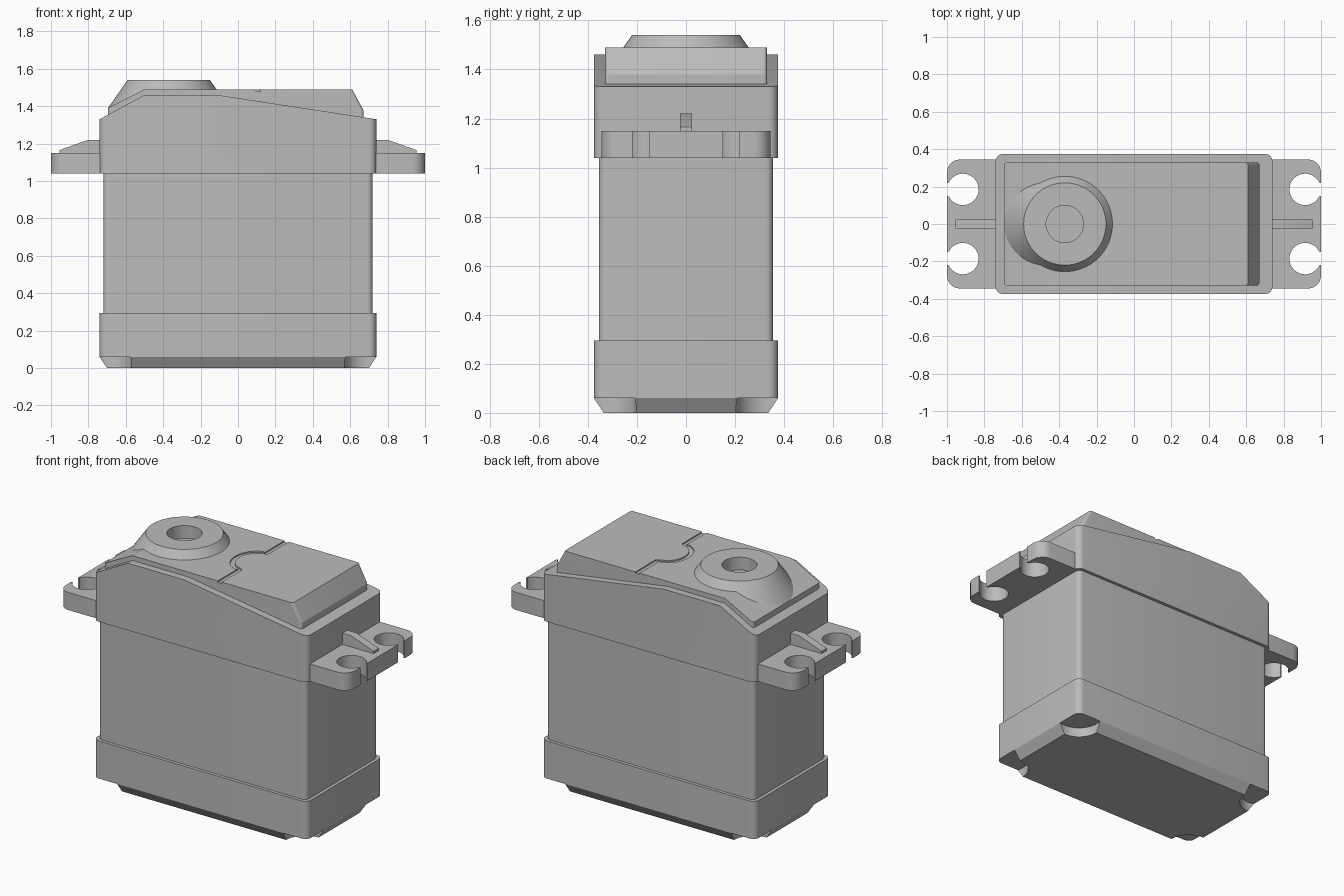
import bpy, bmesh, math
from mathutils import Matrix, Vector

if "Cube" in bpy.data.objects:
    bpy.data.objects.remove(bpy.data.objects["Cube"])

grey = bpy.data.materials.new("case grey")
grey.use_nodes = True
grey.diffuse_color = (0.5, 0.5, 0.5, 1)
grey.node_tree.nodes["Principled BSDF"].inputs["Base Color"].default_value = (0.5, 0.5, 0.5, 1)


def finish(name, bm):
    bmesh.ops.recalc_face_normals(bm, faces=bm.faces)
    mesh = bpy.data.meshes.new(name)
    bm.to_mesh(mesh)
    bm.free()
    mesh.materials.append(grey)
    obj = bpy.data.objects.new(name, mesh)
    bpy.context.scene.collection.objects.link(obj)
    return obj


def extrude(name, points, direction, radius=0.0, corner=lambda x: True):
    """Extrude a closed outline; round its upright edges where corner(x) holds."""
    bm = bmesh.new()
    face = bm.faces.new([bm.verts.new(p) for p in points])
    new = bmesh.ops.extrude_face_region(bm, geom=[face], use_keep_orig=True)["geom"]
    moved = [v for v in new if isinstance(v, bmesh.types.BMVert)]
    bmesh.ops.translate(bm, verts=moved, vec=direction)
    if radius:
        edges = [e for e in bm.edges
                 if abs((e.verts[0].co - e.verts[1].co).normalized().z) > 0.8
                 and corner(e.verts[0].co.x)]
        bmesh.ops.bevel(bm, geom=edges, offset=radius, segments=6, profile=0.5,
                        affect='EDGES', clamp_overlap=True)
    return finish(name, bm)


def side_profile(name, outline, half_y, radius=0.0):
    return extrude(name, [(x, -half_y, z) for x, z in outline], (0, 2 * half_y, 0), radius)


def block(name, x0, x1, half_y, z0, z1, radius=0.0, corner=lambda x: True):
    pts = [(x0, -half_y, z0), (x1, -half_y, z0), (x1, half_y, z0), (x0, half_y, z0)]
    return extrude(name, pts, (0, 0, z1 - z0), radius, corner)


def cone(name, x, y, z0, z1, r0, r1):
    bm = bmesh.new()
    bmesh.ops.create_cone(bm, cap_ends=True, segments=64, radius1=r0, radius2=r1, depth=z1 - z0,
                          matrix=Matrix.Translation((x, y, (z0 + z1) / 2)))
    return finish(name, bm)


def combine(target, tool, operation='DIFFERENCE'):
    """Apply a boolean and discard the tool."""
    mod = target.modifiers.new("shape", 'BOOLEAN')
    mod.operation, mod.object, mod.solver = operation, tool, 'EXACT'
    bpy.context.view_layer.objects.active = target
    bpy.ops.object.modifier_apply(modifier=mod.name)
    bpy.data.objects.remove(tool)


# Motor housing and lower case
parts = [block("middle_case", -0.72, 0.72, 0.355, 0.28, 1.05, 0.03),
         block("lower_case", -0.74, 0.74, 0.375, 0.06, 0.295, 0.04)]

# Tapered bottom plate with round screw recesses at the corners
base = block("bottom_plate", -0.74, 0.74, 0.375, 0, 0.06)
for v in base.data.vertices:
    if v.co.z < 0.01:
        v.co.x -= math.copysign(0.04, v.co.x)
        v.co.y -= math.copysign(0.04, v.co.y)
for sx in (-1, 1):
    for sy in (-1, 1):
        combine(base, cone("recess", sx * 0.70, sy * 0.335, -0.1, 0.1, 0.132, 0.132))
parts.append(base)

# Upper case with sloping shoulders
parts.append(side_profile("upper_case", [(-0.74, 1.04), (0.74, 1.04), (0.74, 1.33),
                                         (-0.11, 1.46), (-0.50, 1.46), (-0.74, 1.33)], 0.375, 0.04))

# Raised lid with output boss
lid = side_profile("gear_lid", [(-0.695, 1.31), (0.67, 1.31), (0.67, 1.38), (0.61, 1.49),
                                (-0.50, 1.49), (-0.695, 1.39)], 0.33, 0.015)
combine(lid, cone("boss", -0.37, 0, 1.39, 1.54, 0.325, 0.22), 'UNION')
combine(lid, cone("shaft_hole", -0.37, 0, 1.36, 1.6, 0.1, 0.1))

# Shallow seam across the lid, curving around the middle
path = [Vector((0.105, -0.4))]
for i in range(17):
    a = math.pi * i / 16
    path.append(Vector((0.105 - 0.11 * math.sin(a), -0.13 * math.cos(a))))
path.append(Vector((0.105, 0.4)))
left, right = [], []
for i, p in enumerate(path):
    t = (path[min(i + 1, len(path) - 1)] - path[max(i - 1, 0)]).normalized()
    n = Vector((t.y, -t.x)) * 0.014
    left.append((p.x - n.x, p.y - n.y, 1.482))
    right.append((p.x + n.x, p.y + n.y, 1.482))
combine(lid, extrude("seam", left + right[::-1], (0, 0, 0.1)))
parts.append(lid)

# Mounting ears with open screw holes and a stiffening rib
for side, s in (("left", 1), ("right", -1)):
    x0, x1 = sorted((s * 0.735, s * 1.0))
    ear = block(side + "_mounting_ear", x0, x1, 0.345, 1.04, 1.15, 0.07, lambda x: abs(x) > 0.9)
    for y in (-0.185, 0.185):
        combine(ear, cone("hole", s * 0.915, y, 1, 1.2, 0.084, 0.084))
        a, b = sorted((s * 0.92, s * 1.1))
        slot = block("slot", a, b, 0.034, 1, 1.2)
        slot.data.transform(Matrix.Translation((0, y, 0)))
        combine(ear, slot)
    rib = side_profile(side + "_ear_rib", [(s * x, z) for x, z in (
        (0.73, 1.14), (0.955, 1.14), (0.955, 1.165), (0.80, 1.22), (0.73, 1.22))], 0.025)
    parts += [ear, rib]

# Smooth the round surfaces, keep the edges sharp
bpy.ops.object.select_all(action='DESELECT')
for obj in parts:
    obj.select_set(True)
bpy.context.view_layer.objects.active = parts[0]
bpy.ops.object.shade_smooth_by_angle(angle=math.radians(25))
